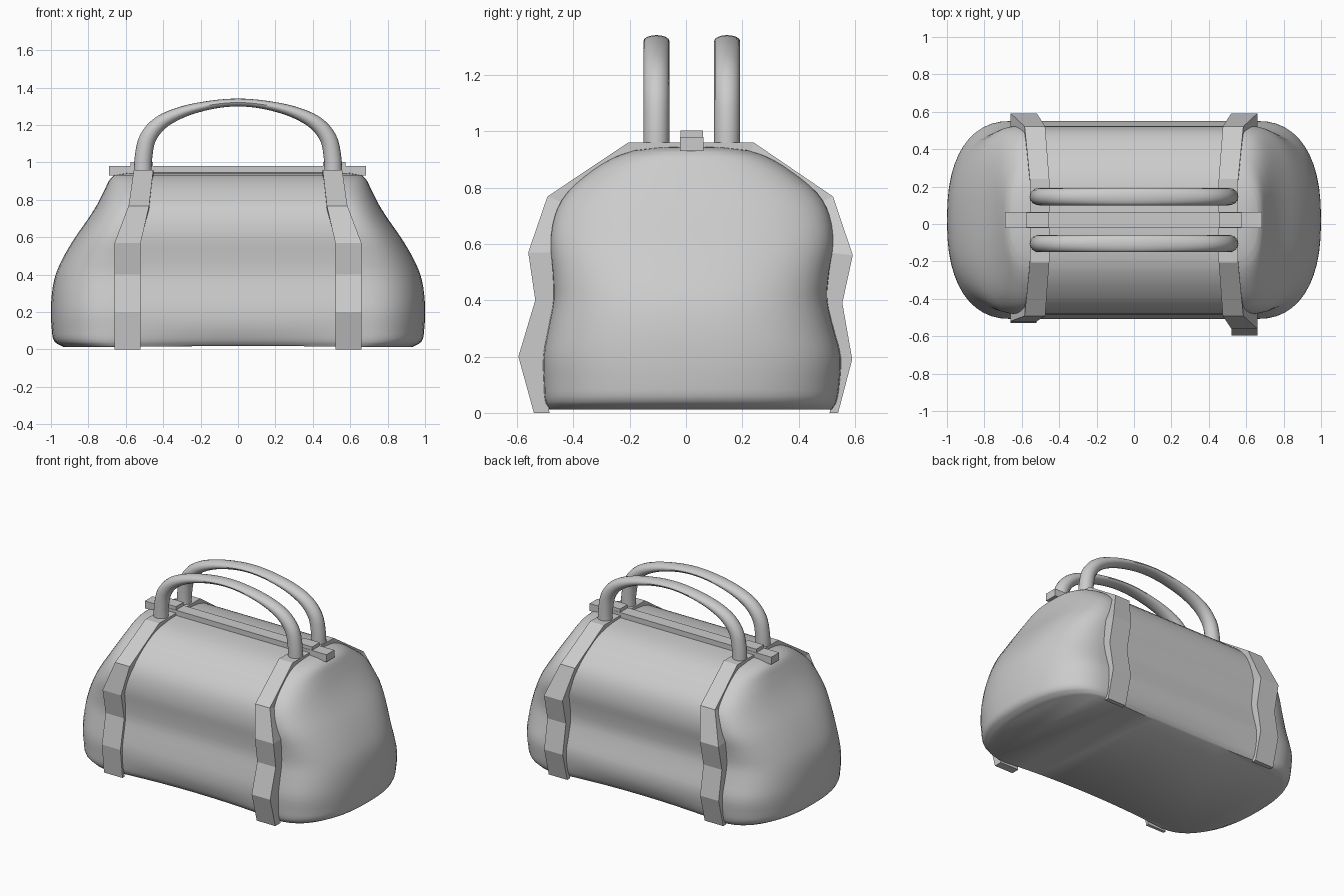
import bpy, bmesh, math
from mathutils import Vector

if "Cube" in bpy.data.objects:
    bpy.data.objects.remove(bpy.data.objects["Cube"])


def interp(pts, t):
    # smooth Catmull-Rom lookup through (t, v1, v2, ...) rows
    for i in range(len(pts) - 1):
        a, b = pts[i], pts[i + 1]
        if t <= b[0]:
            break
    p, n = pts[max(i - 1, 0)], pts[min(i + 2, len(pts) - 1)]
    h = b[0] - a[0]
    u = (t - a[0]) / h
    out = []
    for k in range(1, len(a)):
        m0 = (b[k] - p[k]) / (b[0] - p[0]) * h
        m1 = (n[k] - a[k]) / (n[0] - a[0]) * h
        out.append((2*u**3 - 3*u*u + 1) * a[k] + (u**3 - 2*u*u + u) * m0
                   + (3*u*u - 2*u**3) * b[k] + (u**3 - u*u) * m1)
    return out


def loft(name, rings, smooth=None):
    bm = bmesh.new()
    vs = [[bm.verts.new(c) for c in r] for r in rings]
    n = len(rings[0])
    for a, b in zip(vs, vs[1:]):
        for i in range(n):
            j = (i + 1) % n
            bm.faces.new((a[i], a[j], b[j], b[i]))
    bm.faces.new(vs[0][::-1])
    bm.faces.new(vs[-1])
    bmesh.ops.recalc_face_normals(bm, faces=bm.faces)
    me = bpy.data.meshes.new(name)
    bm.to_mesh(me)
    bm.free()
    ob = bpy.data.objects.new(name, me)
    bpy.context.collection.objects.link(ob)
    if smooth:
        bpy.ops.object.select_all(action='DESELECT')
        ob.select_set(True)
        bpy.context.view_layer.objects.active = ob
        bpy.ops.object.shade_smooth_by_angle(angle=math.radians(smooth))
    return ob


def box(name, x0, x1, y0, y1, z0, z1):
    ring = [(x0, y0), (x1, y0), (x1, y1), (x0, y1)]
    return loft(name, [[(x, y, z) for x, y in ring] for z in (z0, z1)])


# soft body: stacked plan outlines (z, half length, straight half, front y, back y)
BODY = [(0.012, 0.93, 0.63, -0.485, 0.52), (0.04, 0.98, 0.65, -0.50, 0.535),
        (0.10, 0.995, 0.65, -0.505, 0.545), (0.2, 1.0, 0.65, -0.507, 0.55),
        (0.3, 0.995, 0.64, -0.49, 0.525), (0.4, 0.975, 0.63, -0.472, 0.503),
        (0.5, 0.93, 0.62, -0.475, 0.51), (0.6, 0.87, 0.60, -0.483, 0.525),
        (0.7, 0.80, 0.57, -0.468, 0.512), (0.78, 0.75, 0.55, -0.425, 0.468),
        (0.86, 0.71, 0.53, -0.335, 0.372), (0.91, 0.685, 0.52, -0.25, 0.288),
        (0.932, 0.66, 0.51, -0.185, 0.222)]


def outline(z, half, straight, front, back):
    mid, hy, end = (front + back) / 2, (back - front) / 2, half - straight
    power = 0.86 - 0.12 * z
    pinch = max(0, 1 - z / 0.12)
    pts = []
    for side in (1, -1):
        # rounded end
        for k in range(25):
            a = -math.pi / 2 + math.pi * k / 24
            ex = max(math.cos(a), 0) ** power
            ey = math.copysign(abs(math.sin(a)) ** power, math.sin(a))
            pts.append((side * (straight + end * ex), mid + side * hy * ey, z))
        # long side, drawn in a little along the bottom edge
        for k in range(1, 10):
            t = 1 - k / 5
            sag = (1 - t * t) * pinch
            pts.append((side * straight * t, mid + side * (hy - 0.03 * sag), z + 0.008 * sag))
    return pts


rings = []
for a, b in zip(BODY, BODY[1:]):
    for u in range(3):
        z = a[0] + (b[0] - a[0]) * u / 3
        rings.append(outline(z, *interp(BODY, z)))
rings.append(outline(*BODY[-1]))
rings.append(outline(0.942, 0.60, 0.50, -0.10, 0.14))
rings.append(outline(0.945, 0.55, 0.49, -0.02, 0.06))
loft("bag_body", rings, 50)

# straps running up the front, over the top and down the back
# rows: outer y, outer z, centre x, half width, inner y, inner z
STRAP = [(-0.54, 0.0, 0.59, 0.07, -0.485, 0.0), (-0.595, 0.2, 0.59, 0.07, -0.50, 0.2),
         (-0.535, 0.4, 0.59, 0.07, -0.46, 0.4), (-0.56, 0.57, 0.59, 0.07, -0.47, 0.57),
         (-0.492, 0.768, 0.53, 0.055, -0.42, 0.74), (-0.205, 0.96, 0.505, 0.052, -0.19, 0.91),
         (0.24, 0.96, 0.505, 0.052, 0.225, 0.91), (0.522, 0.768, 0.53, 0.055, 0.455, 0.74),
         (0.592, 0.56, 0.59, 0.07, 0.50, 0.57), (0.555, 0.39, 0.59, 0.07, 0.485, 0.4),
         (0.59, 0.19, 0.59, 0.07, 0.53, 0.2), (0.54, 0.0, 0.59, 0.07, 0.51, 0.0)]
# the left strap lies closer to the front of the bag
LEFT_FRONT = [-0.505, -0.528, -0.487, -0.52]
for name, side in (("strap_left", -1), ("strap_right", 1)):
    rings = []
    for i, (y, z, x, w, yi, zi) in enumerate(STRAP):
        if side < 0 and i < 4:
            y = LEFT_FRONT[i]
        rings.append([(side * (x - w), y, z), (side * (x + w), y, z),
                      (side * (x + w), yi, zi), (side * (x - w), yi, zi)])
    loft(name, rings)

# zip bar along the top with a raised keeper at each end
box("zip_bar", -0.69, 0.685, -0.022, 0.063, 0.93, 0.98)
for side in (-1, 1):
    box("zip_keeper", side * 0.515 - 0.06, side * 0.515 + 0.06, -0.02, 0.061, 0.93, 1.003)

# arched handles, round at the feet and flattened on top (t, x, z, half thickness)
ARCH = [(0, -0.510, 0.93, 0.048), (1, -0.505, 1.03, 0.047), (2, -0.482, 1.13, 0.045),
        (3, -0.412, 1.213, 0.039), (4, -0.29, 1.272, 0.030), (5, -0.14, 1.308, 0.023),
        (6, 0, 1.32, 0.021)]
ARCH += [(12 - t, -x, z, h) for t, x, z, h in ARCH[-2::-1]]
for name, y in (("front_handle", -0.105), ("back_handle", 0.146)):
    rings = []
    for k in range(49):
        t = k / 4
        x, z, h = interp(ARCH, t)
        p, q = interp(ARCH, max(t - 0.05, 0)), interp(ARCH, min(t + 0.05, 12))
        d = Vector((q[0] - p[0], 0, q[1] - p[1])).normalized()
        n = Vector((-d.z, 0, d.x))
        rings.append([Vector((x, y, z)) + n * h * math.cos(a) + Vector((0, 0.046 * math.sin(a), 0))
                      for a in (2 * math.pi * i / 16 for i in range(16))])
    loft(name, rings, 40)
